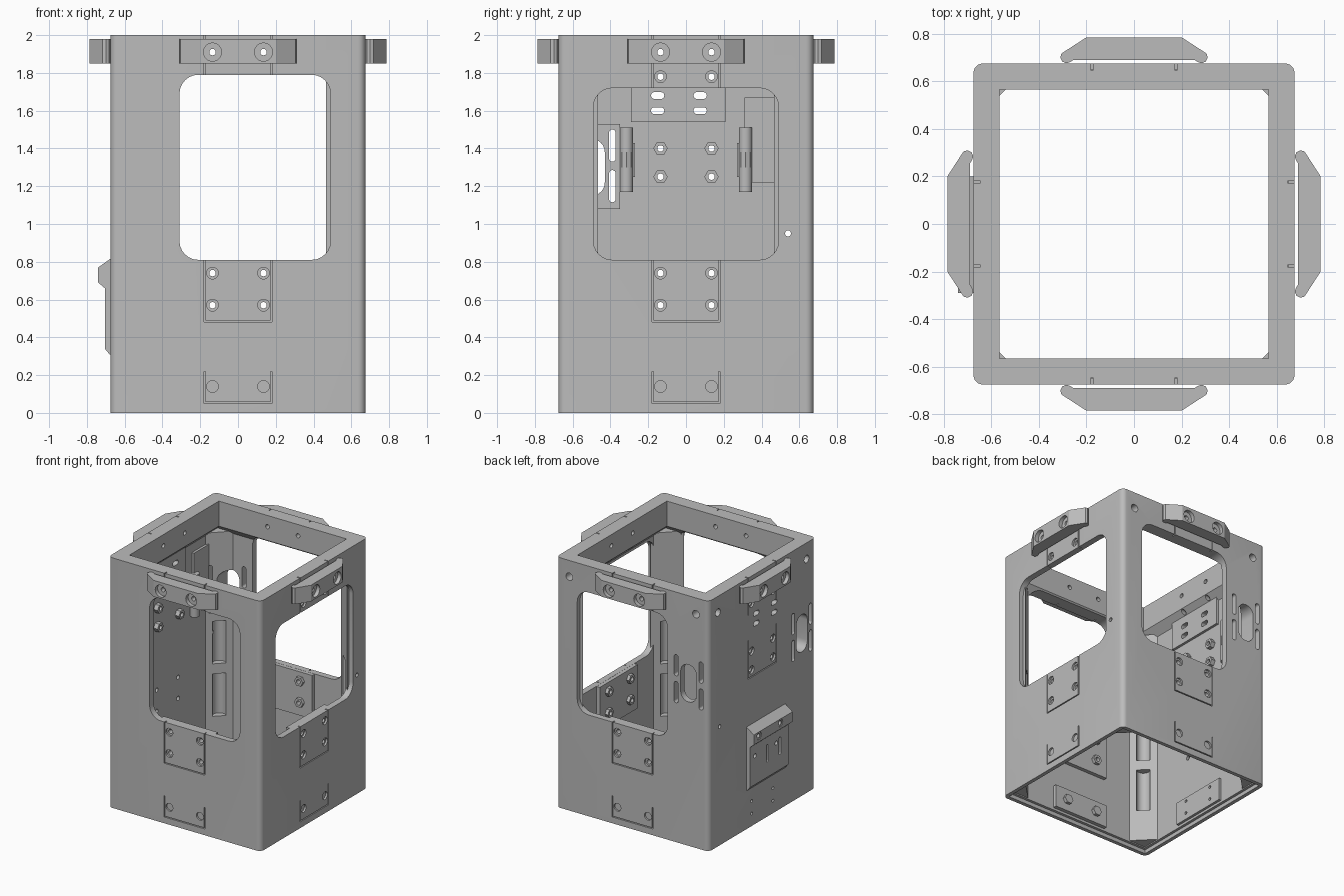
import bpy, bmesh, math
from mathutils import Vector, Matrix

cube = bpy.data.objects.get("Cube")
if cube:
    bpy.data.objects.remove(cube)

grey = bpy.data.materials.new("plain_grey")
grey.use_nodes = True
grey.diffuse_color = (0.5, 0.5, 0.5, 1)
grey.node_tree.nodes["Principled BSDF"].inputs["Base Color"].default_value = (0.5, 0.5, 0.5, 1)

FRONT, LEFT, BACK, RIGHT = range(4)
HALF, INNER, RIM = 0.675, 0.625, 0.565
BOLT = 0.135


# Frames: each maps profile point and height to a side (u along wall, o outward)
def turn(side, u, o, z):
    return Matrix.Rotation(side * math.pi / 2, 3, 'Z') @ Vector((u, -o, z))


def wall(side):
    return lambda p, h: turn(side, p[0], h, p[1])


def plan(side):
    return lambda p, h: turn(side, p[0], p[1], h)


def section(side):
    return lambda p, h: turn(side, h, p[0], p[1])


# Profiles
def rounded(u0, u1, z0, z1, r, n=6):
    pts = []
    for i, (cx, cz) in enumerate(((u1 - r, z1 - r), (u0 + r, z1 - r), (u0 + r, z0 + r), (u1 - r, z0 + r))):
        for j in range(n + 1):
            a = (i + j / n) * math.pi / 2
            pts.append((cx + r * math.cos(a), cz + r * math.sin(a)))
    return pts


def box(u0, u1, z0, z1):
    return [(u0, z0), (u1, z0), (u1, z1), (u0, z1)]


def circle(u, z, r, n=24):
    return [(u + r * math.cos(math.tau * i / n), z + r * math.sin(math.tau * i / n)) for i in range(n)]


def slot(u, z, w, h):
    return rounded(u - w / 2, u + w / 2, z - h / 2, z + h / 2, min(w, h) / 2 - 0.0005)


def u_groove(z0, z1, s=0.18, t=0.008):
    return [(-s, z1), (-s, z0), (s, z0), (s, z1), (s - t, z1), (s - t, z0 + t), (t - s, z0 + t), (t - s, z1)]


# Mesh building: a piece is (frame, profile, start, end)
def make(name, pieces):
    bm = bmesh.new()
    for frame, pts, a, b in pieces:
        rings = [[bm.verts.new(frame(p, h)) for p in pts] for h in (a, b)]
        bm.faces.new(rings[0])
        bm.faces.new(rings[1])
        for i in range(len(pts)):
            j = (i + 1) % len(pts)
            bm.faces.new((rings[0][i], rings[0][j], rings[1][j], rings[1][i]))
    return finish(name, bm)


def finish(name, bm):
    bmesh.ops.recalc_face_normals(bm, faces=bm.faces)
    me = bpy.data.meshes.new(name)
    bm.to_mesh(me)
    bm.free()
    me.materials.append(grey)
    ob = bpy.data.objects.new(name, me)
    bpy.context.collection.objects.link(ob)
    return ob


def cut(targets, cutter):
    cutter.hide_render = True
    for ob in targets:
        mod = ob.modifiers.new("cut", 'BOOLEAN')
        mod.operation, mod.solver, mod.object = 'DIFFERENCE', 'EXACT', cutter
        dg = bpy.context.evaluated_depsgraph_get()
        me = bpy.data.meshes.new_from_object(ob.evaluated_get(dg))
        ob.modifiers.clear()
        ob.data = me
    bpy.data.objects.remove(cutter)


# Square tube body with a thick top rim and a stepped bottom lip
shell = make("body_shell", [(plan(FRONT), rounded(-HALF, HALF, -HALF, HALF, 0.04), 0, 2)])
bm = bmesh.new()
last = None
for half, z in ((0.645, -0.1), (0.645, 0.03), (INNER, 0.031), (INNER, 1.74), (RIM, 1.8), (RIM, 2.1)):
    ring = [bm.verts.new((x, y, z)) for x, y in box(-half, half, -half, half)]
    if last:
        for i in range(4):
            j = (i + 1) % 4
            bm.faces.new((last[i], last[j], ring[j], ring[i]))
    else:
        bm.faces.new(ring)
    last = ring
bm.faces.new(last)
cut([shell], finish("cavity_cutter", bm))

# Windows on three sides
cut([shell], make("window_cutter", [
    (wall(FRONT), rounded(-0.31, 0.49, 0.81, 1.79, 0.1), 0.5, 0.8),
    (wall(LEFT), rounded(-0.49, 0.49, 0.81, 1.72, 0.1), 0.5, 0.8),
    (wall(BACK), rounded(-0.49, 0.31, 0.81, 1.79, 0.1), 0.5, 0.8)]))

# Thin panel grooves
grooves = []
for side in range(4):
    for s in (-0.176, 0.176):
        grooves.append((wall(side), box(s - 0.004, s + 0.004, 1.7, 2.1), 0.645, 0.8))
    spans = [(1.19, 1.5)] if side == RIGHT else [(0.48, 0.85), (0.05, 0.22)]
    grooves += [(wall(side), u_groove(*span), 0.65, 0.8) for span in spans]
cut([shell], make("groove_cutter", grooves))

# Corner posts with half-round pockets
posts = []
for side in range(4):
    tri = [(0.64, 0.64), (0.465, 0.64), (0.64, 0.465)]
    post = make(f"corner_post_{side + 1}", [(plan(side), tri, 0.04, 1.76)])
    pockets = [(plan(side), circle(0.555, 0.555, 0.05), z, z + 0.34) for z in (0.29, 0.71)]
    cut([post], make("pocket_cutter", pockets))
    posts.append(post)

# Inner reinforcing plates and nuts
plates, nuts = [], []
for side in (FRONT, LEFT, BACK):
    plates += [(wall(side), box(-0.24, 0.24, z0, z1), 0.595, 0.63) for z0, z1 in ((0.46, 0.809), (0.05, 0.23))]
    nuts += [(wall(side), circle(s * BOLT, z, 0.038, 6), 0.57, 0.6) for s in (-1, 1) for z in (0.74, 0.57, 0.14)]
for s in (-1, 1):
    nuts += [(wall(RIGHT), circle(s * BOLT, z, 0.038, 6), 0.59, 0.63) for z in (1.4, 1.25)]
plates += [(wall(RIGHT), box(*b), 0.605, 0.63) for b in (
    (-0.21, 0.29, 1.54, 1.76), (0.35, 0.5, 1.08, 1.53), (-0.5, -0.31, 1.22, 1.67), (-0.24, 0.24, 0.05, 0.23))]
inner_plates = make("inner_plates", plates)
hex_nuts = make("hex_nuts", nuts)

# Bumper blocks around the top
half_profile = [(0.2, 0.785), (0.305, 0.717), (0.31, 0.7), (0.302, 0.683), (0.285, 0.676), (0.268, 0.681), (0.255, 0.69)]
profile = half_profile + [(-u, o) for u, o in reversed(half_profile)]
bumpers = [make(f"bumper_{k + 1}", [(plan(k), profile, 1.85, 1.98)]) for k in range(4)]

# Hooded bracket on the closed side
hood = [(0.67, 0.82), (0.74, 0.77), (0.74, 0.69), (0.705, 0.66), (0.705, 0.34), (0.68, 0.31), (0.67, 0.31)]
bracket = make("hooded_bracket", [(section(RIGHT), hood, -0.2, 0.29)])

# Bolt holes, slots and vents
holes, bores, rings = [], [], []
for side in range(4):
    levels = [1.91, 0.74, 0.57]
    if side in (LEFT, RIGHT):
        levels.append(1.78)
    if side == RIGHT:
        levels += [1.4, 1.25]
    for s in (-BOLT, BOLT):
        holes += [(wall(side), circle(s, z, 0.017), 0.5, 0.85) for z in levels]
        for z in levels[1:] + [0.14]:
            face = 0.735 if side == RIGHT and z == 0.74 else 0.66
            if not (side == RIGHT and z in (0.57, 0.14)):
                bores.append((wall(side), circle(s, z, 0.031), face, 0.84))
        rings.append((wall(side), circle(s, 1.91, 0.048), 0.755, 0.83))
    if side in (BACK, RIGHT):
        c = 0.5 if side == RIGHT else 0.495
        holes.append((wall(side), slot(c, 1.3, 0.14, 0.3), 0.5, 0.85))
        for du in (-0.11, 0.11):
            holes += [(wall(side), slot(c + du, z, 0.035, 0.17), 0.5, 0.85) for z in (1.2, 1.415)]
        for u in (-0.56, 0.56):
            bores.append((wall(side), circle(u, 1.87, 0.03), 0.58, 0.84))
holes += [(wall(RIGHT), slot(u, z, 0.07, 0.036), 0.5, 0.85) for u in (0.15, -0.075) for z in (1.68, 1.6)]
holes += [(wall(RIGHT), slot(u, 0.53, 0.025, 0.14), 0.64, 0.85) for u in (0.02, 0.18)]
holes += [(wall(RIGHT), circle(u, z, 0.012), 0.5, 0.85) for u in (-BOLT, BOLT) for z in (0.1, 0.2)]
holes += [(wall(LEFT), circle(0.54, 0.95, 0.016), 0.5, 0.85), (wall(RIGHT), circle(-0.54, 0.95, 0.016), 0.5, 0.85)]
cut([shell, inner_plates, hex_nuts, bracket] + posts + bumpers, make("hole_cutter", holes))
cut([shell, bracket], make("bore_cutter", bores))
cut(bumpers, make("ring_cutter", rings))

# Twin latch barrels on the inside of the closed side
for name, u in (("front_latch", 0.315), ("rear_latch", -0.315)):
    make(name, [(plan(RIGHT), circle(u, 0.603, 0.035), 1.17, 1.3),
                (plan(RIGHT), circle(u, 0.6, 0.034, 8), 1.3, 1.38),
                (plan(RIGHT), circle(u, 0.603, 0.035), 1.38, 1.51),
                (wall(RIGHT), box(u - 0.045, u + 0.045, 1.25, 1.43), 0.6, 0.63)])

# Smooth the curved faces, keep edges sharp
bpy.ops.object.select_all(action='DESELECT')
for ob in bpy.context.collection.objects:
    if ob.type == 'MESH' and ob.data.materials and ob.data.materials[0] == grey:
        ob.select_set(True)
        bpy.context.view_layer.objects.active = ob
bpy.ops.object.shade_smooth_by_angle(angle=math.radians(30))
